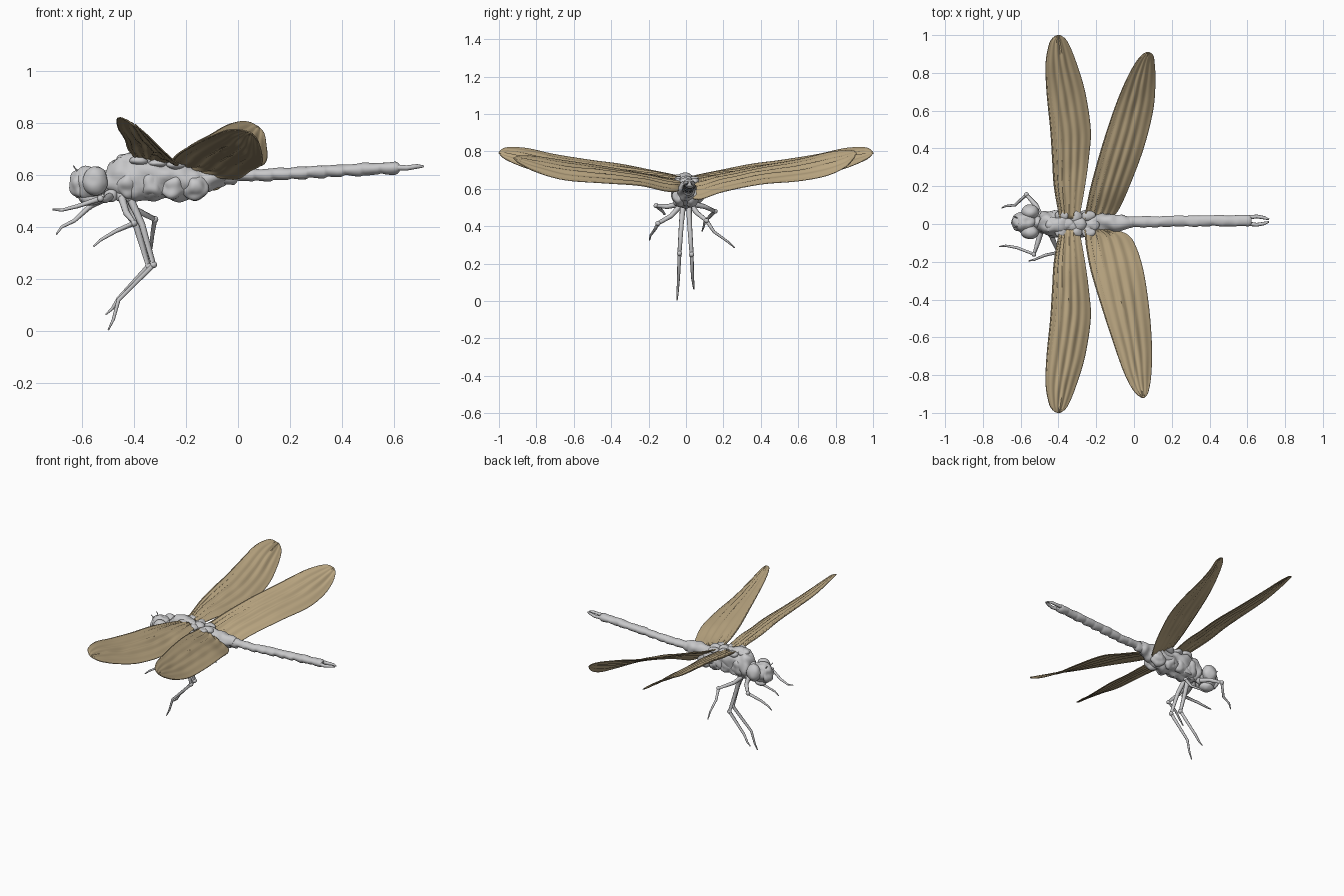
import bpy, bmesh, math
from mathutils import Vector, noise

if "Cube" in bpy.data.objects:
    bpy.data.objects.remove(bpy.data.objects["Cube"])


def material(name, rgb):
    m = bpy.data.materials.new(name)
    m.use_nodes = True
    m.diffuse_color = (*rgb, 1)
    bsdf = m.node_tree.nodes["Principled BSDF"]
    bsdf.inputs["Base Color"].default_value = (*rgb, 1)
    bsdf.inputs["Roughness"].default_value = 0.7
    return m


GREY = material("pale grey", (0.58, 0.58, 0.59))
TAN = material("wing tan", (0.49, 0.38, 0.22))


def finish(bm, name, mat):
    bmesh.ops.recalc_face_normals(bm, faces=bm.faces)
    mesh = bpy.data.meshes.new(name)
    bm.to_mesh(mesh)
    bm.free()
    mesh.materials.append(mat)
    ob = bpy.data.objects.new(name, mesh)
    bpy.context.collection.objects.link(ob)
    bpy.ops.object.select_all(action='DESELECT')
    ob.select_set(True)
    bpy.context.view_layer.objects.active = ob
    bpy.ops.object.shade_smooth_by_angle(angle=math.radians(40))
    return ob


def spline(rows, steps):
    """Smoothly interpolate rows of numbers."""
    rows = [Vector(r) for r in rows]
    out = []
    for i in range(len(rows) - 1):
        a, b, c, d = rows[max(i - 1, 0)], rows[i], rows[i + 1], rows[min(i + 2, len(rows) - 1)]
        for k in range(steps):
            t = k / steps
            out.append(0.5 * (2 * b + (c - a) * t + (2 * a - 5 * b + 4 * c - d) * t ** 2
                              + (3 * b - a - 3 * c + d) * t ** 3))
    return out + [rows[-1]]


def roughen(bm, amount, scale):
    bm.normal_update()
    for v in bm.verts:
        v.co += v.normal * amount * noise.noise(v.co * scale)


def loft(name, stations, steps, sides, rough=0.0, scale=20):
    """Body of rings along x; a station is x, y, bottom z, top z, half width."""
    bm = bmesh.new()
    rings = []
    for x, y, lo, hi, w in spline(stations, steps):
        ring = []
        for k in range(sides):
            a = math.tau * k / sides
            ring.append(bm.verts.new((x, y + w * math.cos(a), (lo + hi) / 2 + (hi - lo) / 2 * math.sin(a))))
        rings.append(ring)
    for r, s in zip(rings, rings[1:]):
        for k in range(sides):
            j = (k + 1) % sides
            bm.faces.new((r[k], r[j], s[j], s[k]))
    bm.faces.new(rings[0])
    bm.faces.new(rings[-1])
    bmesh.ops.recalc_face_normals(bm, faces=bm.faces)
    roughen(bm, rough, scale)
    return finish(bm, name, GREY)


def lump(name, centre, size, rough=0.008):
    bm = bmesh.new()
    bmesh.ops.create_icosphere(bm, subdivisions=4, radius=1)
    for v in bm.verts:
        v.co = Vector(centre) + v.co * Vector(size)
    roughen(bm, rough, 25)
    return finish(bm, name, GREY)


def tube(name, points, radii, mat):
    cu = bpy.data.curves.new(name, 'CURVE')
    cu.dimensions = '3D'
    cu.bevel_depth = 1
    cu.bevel_resolution = 2
    cu.use_fill_caps = True
    sp = cu.splines.new('POLY')
    sp.points.add(len(points) - 1)
    for p, co, r in zip(sp.points, points, radii):
        p.co = (*co, 1)
        p.radius = r
    cu.materials.append(mat)
    ob = bpy.data.objects.new(name, cu)
    bpy.context.collection.objects.link(ob)


# Thorax and segmented abdomen
loft("thorax", [(-0.51, 0.005, 0.54, 0.61, 0.03), (-0.48, 0.005, 0.515, 0.66, 0.055),
                (-0.42, 0, 0.5, 0.68, 0.066), (-0.33, 0, 0.505, 0.67, 0.066),
                (-0.25, 0, 0.505, 0.65, 0.064), (-0.17, 0, 0.512, 0.64, 0.056),
                (-0.1, 0.005, 0.54, 0.635, 0.045), (-0.03, 0.01, 0.572, 0.622, 0.03)], 7, 32, 0.02)
abdomen = []
for i in range(10):
    x, t = -0.07 + 0.069 * i, i / 9
    mid, r = 0.595 + 0.033 * t, 0.023 if i else 0.03
    for dx, k in ((0, 0.93), (0.02, 1.0), (0.055, 1.04)):
        abdomen.append((x + dx, 0.01 + 0.008 * t, mid - r * k, mid + r * k, 0.029 * k))
abdomen.append((0.62, 0.018, 0.615, 0.642, 0.024))
loft("abdomen", abdomen, 2, 20, 0.006)

# Tail claspers meeting at the tip
for side, s in (("left", 1), ("right", -1)):
    tube(side + "_tail_clasper", [(0.6, 0.018 + s * 0.016, 0.63), (0.65, 0.018 + s * 0.022, 0.628),
                                  (0.69, 0.018 + s * 0.015, 0.634), (0.715, 0.018 + s * 0.006, 0.634)],
         (0.012, 0.01, 0.009, 0.004), GREY)

# Head, eyes and mouth
lump("head", (-0.575, 0.01, 0.57), (0.062, 0.06, 0.065), 0.014)
lump("face", (-0.615, 0.008, 0.565), (0.032, 0.045, 0.058), 0.012)
lump("mouth", (-0.57, 0.01, 0.51), (0.045, 0.04, 0.024))
lump("neck", (-0.51, 0.005, 0.57), (0.04, 0.04, 0.045))
for side, s in (("left", 1), ("right", -1)):
    lump(side + "_eye", (-0.55, 0.01 + s * 0.052, 0.578), (0.048, 0.04, 0.056), 0.005)
    tube(side + "_antenna", [(-0.615, 0.01 + s * 0.02, 0.61), (-0.635, 0.01 + s * 0.03, 0.637)],
         (0.004, 0.002), GREY)
    # Thorax plates and wing roots
    for i in range(4):
        lump(side + "_side_plate", (-0.42 + 0.085 * i, s * 0.034, 0.57 - 0.006 * i),
             (0.05, 0.036, 0.058 - 0.004 * i), 0.012)
    for i, x in enumerate((-0.38, -0.31, -0.24)):
        lump(side + "_wing_root", (x, s * 0.042, 0.655 - 0.008 * i), (0.036, 0.03, 0.018))
for i in range(4):
    lump("back_plate", (-0.43 + 0.07 * i, 0, 0.66 - 0.008 * i), (0.038, 0.036, 0.022))


# Wings: a station is span y, leading x and z, trailing x and z
def wing(name, stations, s, thickness=0.005):
    cols = 28
    grid = []
    for y, lx, lz, tx, tz in spline(stations, 6):
        chord = math.hypot(tx - lx, tz - lz)
        row = []
        for k in range(cols + 1):
            t = k / cols
            bend = math.sin(math.pi * t)
            z = lz + (tz - lz) * t + chord * bend * (0.04 + 0.022 * math.sin(t * 30 + y * 3))
            z += 0.004 * bend * noise.noise(Vector((t * 6, y * 9, s)))
            row.append(Vector((lx + (tx - lx) * t, s * y, z)))
        grid.append(row)
    bm = bmesh.new()
    vs = [[bm.verts.new(p) for p in row] for row in grid]
    for a, b in zip(vs, vs[1:]):
        for k in range(cols):
            bm.faces.new((a[k], a[k + 1], b[k + 1], b[k]))
    ob = finish(bm, name, TAN)
    mod = ob.modifiers.new("thickness", 'SOLIDIFY')
    mod.thickness = thickness
    mod.offset = 0
    # Raised veins, the strongest along the leading edge
    for k, reach, r in ((0, 1.0, 0.005), (3, 0.92, 0.004), (7, 0.85, 0.0035), (13, 0.7, 0.003), (19, 0.6, 0.003)):
        pts = [row[k] for row in grid[:int(len(grid) * reach)]]
        tube(name + "_vein", pts, [r * (1 - 0.6 * i / len(pts)) for i in range(len(pts))], TAN)


fore = [(0.03, -0.39, 0.665, -0.29, 0.65), (0.2, -0.42, 0.7, -0.26, 0.65),
        (0.35, -0.43, 0.73, -0.24, 0.638), (0.5, -0.44, 0.75, -0.23, 0.642),
        (0.7, -0.46, 0.782, -0.26, 0.668), (0.85, -0.465, 0.815, -0.305, 0.71),
        (0.95, -0.448, 0.82, -0.345, 0.75), (0.985, -0.428, 0.81, -0.37, 0.772),
        (1.0, -0.402, 0.792, -0.395, 0.789)]
hind_left = [(0.03, -0.26, 0.65, -0.12, 0.55), (0.08, -0.25, 0.655, -0.08, 0.545),
             (0.2, -0.225, 0.68, -0.025, 0.585), (0.4, -0.17, 0.72, 0.05, 0.625),
             (0.6, -0.105, 0.755, 0.1, 0.642), (0.75, -0.045, 0.79, 0.112, 0.67),
             (0.85, 0.008, 0.805, 0.108, 0.715), (0.895, 0.045, 0.803, 0.1, 0.76),
             (0.91, 0.07, 0.79, 0.078, 0.785)]
hind_right = [(0.03, -0.26, 0.65, -0.1, 0.595), (0.06, -0.255, 0.652, -0.03, 0.585),
              (0.12, -0.25, 0.66, 0.01, 0.59), (0.25, -0.225, 0.685, 0.05, 0.618),
              (0.45, -0.165, 0.72, 0.08, 0.632), (0.65, -0.1, 0.75, 0.094, 0.648),
              (0.8, -0.045, 0.772, 0.09, 0.69), (0.89, 0.005, 0.775, 0.075, 0.735),
              (0.92, 0.045, 0.765, 0.055, 0.76)]
wing("left_forewing", fore, 1)
wing("right_forewing", fore, -1)
wing("left_hindwing", hind_left, 1)
wing("right_hindwing", hind_right, -1)

# Legs, each tapering from hip to foot
legs = {
    "left_front_leg": [(-0.49, 0.03, 0.52), (-0.52, 0.1, 0.505), (-0.57, 0.155, 0.48),
                       (-0.63, 0.1, 0.425), (-0.68, 0.095, 0.4), (-0.7, 0.085, 0.372)],
    "right_front_leg": [(-0.49, -0.03, 0.52), (-0.51, -0.1, 0.505), (-0.53, -0.16, 0.51),
                        (-0.62, -0.125, 0.48), (-0.68, -0.115, 0.465), (-0.715, -0.12, 0.468)],
    "left_middle_leg": [(-0.45, 0.02, 0.52), (-0.4, 0.06, 0.47), (-0.32, 0.11, 0.43),
                        (-0.33, 0.15, 0.37), (-0.335, 0.22, 0.32), (-0.345, 0.26, 0.285)],
    "right_middle_leg": [(-0.45, -0.02, 0.52), (-0.43, -0.08, 0.455), (-0.4, -0.15, 0.415),
                         (-0.47, -0.165, 0.385), (-0.53, -0.19, 0.35), (-0.557, -0.195, 0.325)],
    "left_hind_leg": [(-0.42, 0.015, 0.52), (-0.39, 0.02, 0.4), (-0.345, 0.03, 0.25),
                      (-0.46, 0.035, 0.125), (-0.485, 0.04, 0.085), (-0.51, 0.042, 0.063)],
    "right_hind_leg": [(-0.42, -0.015, 0.52), (-0.37, -0.025, 0.41), (-0.325, -0.035, 0.255),
                       (-0.46, -0.04, 0.12), (-0.48, -0.045, 0.045), (-0.5, -0.048, 0.003)],
}
for name, pts in legs.items():
    tube(name, pts, (0.016, 0.013, 0.011, 0.008, 0.006, 0.003), GREY)
    lump(name + "_knee", pts[2], (0.013,) * 3, 0.002)
    lump(name + "_hip", pts[0], (0.026, 0.02, 0.024))
